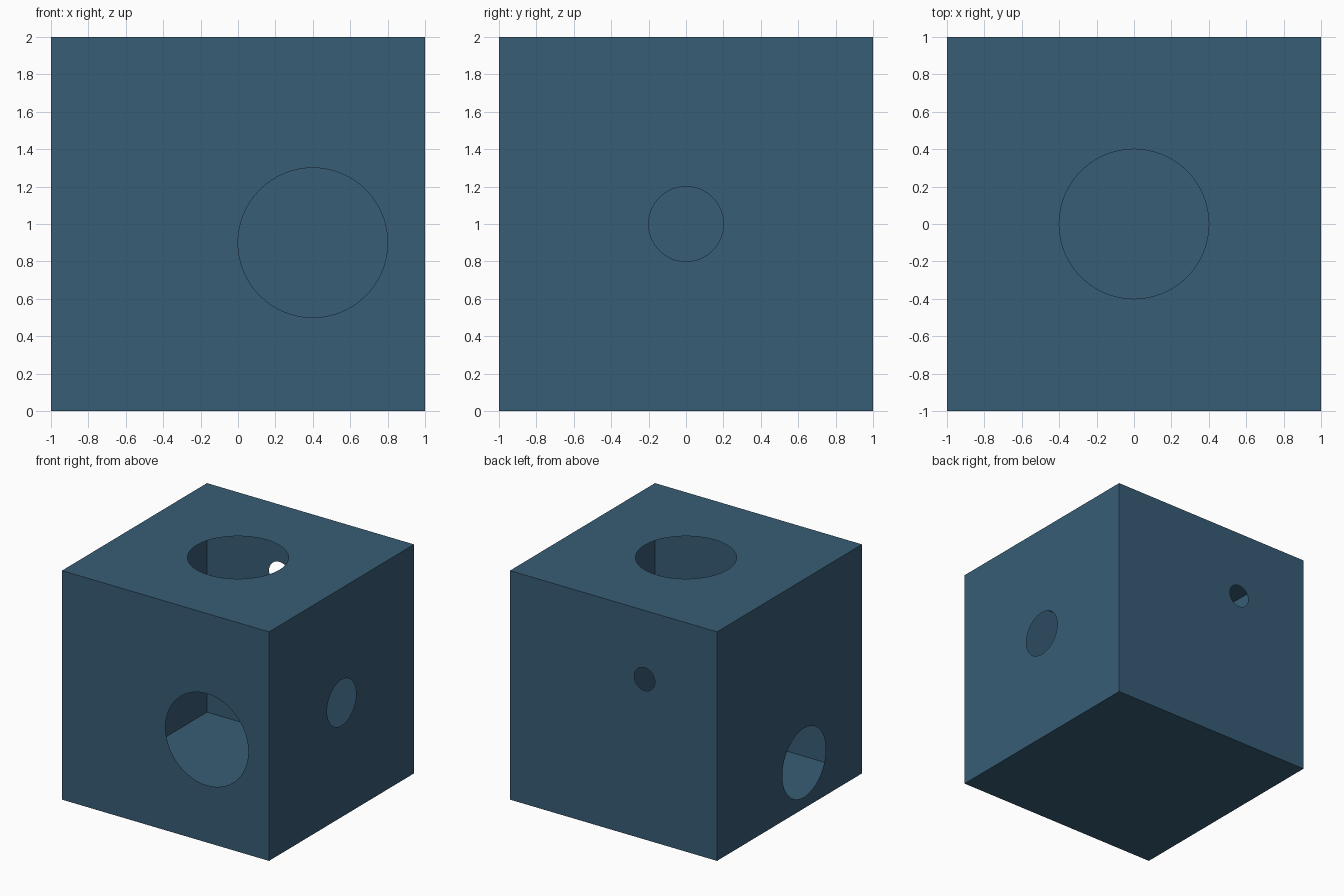
import bpy, bmesh
from math import sin, cos, pi
from mathutils import Vector

if "Cube" in bpy.data.objects:
    bpy.data.objects.remove(bpy.data.objects["Cube"])

SEGMENTS = 16  # per quarter of a hole
X, Y, Z = Vector((1, 0, 0)), Vector((0, 1, 0)), Vector((0, 0, 1))
CENTRE = Vector((0, 0, 1))

# Each wall: right axis, up axis, hole (right, up, radius) or None
walls = [
    (X, Y, (0.0, 0.0, 0.4)),     # top
    (X, Z, (0.4, -0.1, 0.4)),    # front
    (Y, Z, (0.0, 0.0, 0.2)),     # right
    (-X, Z, (0.3, 0.4, 0.1)),    # back
    (-Y, Z, (0.2, -0.6, 0.3)),   # left
    (Y, X, None),                # bottom
]
corners = [(-1, -1), (1, -1), (1, 1), (-1, 1)]


def add_wall(bm, u, v, hole):
    """Flat square wall, split into four panels around its round hole."""
    n = u.cross(v)

    def panel(points):
        bm.faces.new([bm.verts.new(CENTRE + n + u * a + v * b) for a, b in points])

    if hole is None:
        panel(corners)
        return
    cu, cv, r = hole
    for k in range(4):
        start = -pi / 4 + k * pi / 2
        arc = [(cu + r * cos(start - i * pi / 2 / SEGMENTS),
                cv + r * sin(start - i * pi / 2 / SEGMENTS))
               for i in range(SEGMENTS + 1)]
        panel([corners[k], corners[(k + 1) % 4]] + arc)


# Hollow thin-walled box with a hole in every wall but the floor
bm = bmesh.new()
for u, v, hole in walls:
    add_wall(bm, u, v, hole)
bmesh.ops.remove_doubles(bm, verts=bm.verts, dist=1e-4)
mesh = bpy.data.meshes.new("hollow_box")
bm.to_mesh(mesh)
bm.free()
box = bpy.data.objects.new("hollow_box", mesh)
bpy.context.collection.objects.link(box)

# Blue finish
blue = bpy.data.materials.new("blue")
blue.diffuse_color = (0.04, 0.11, 0.18, 1)
blue.use_nodes = True
blue.node_tree.nodes["Principled BSDF"].inputs["Base Color"].default_value = blue.diffuse_color
mesh.materials.append(blue)
